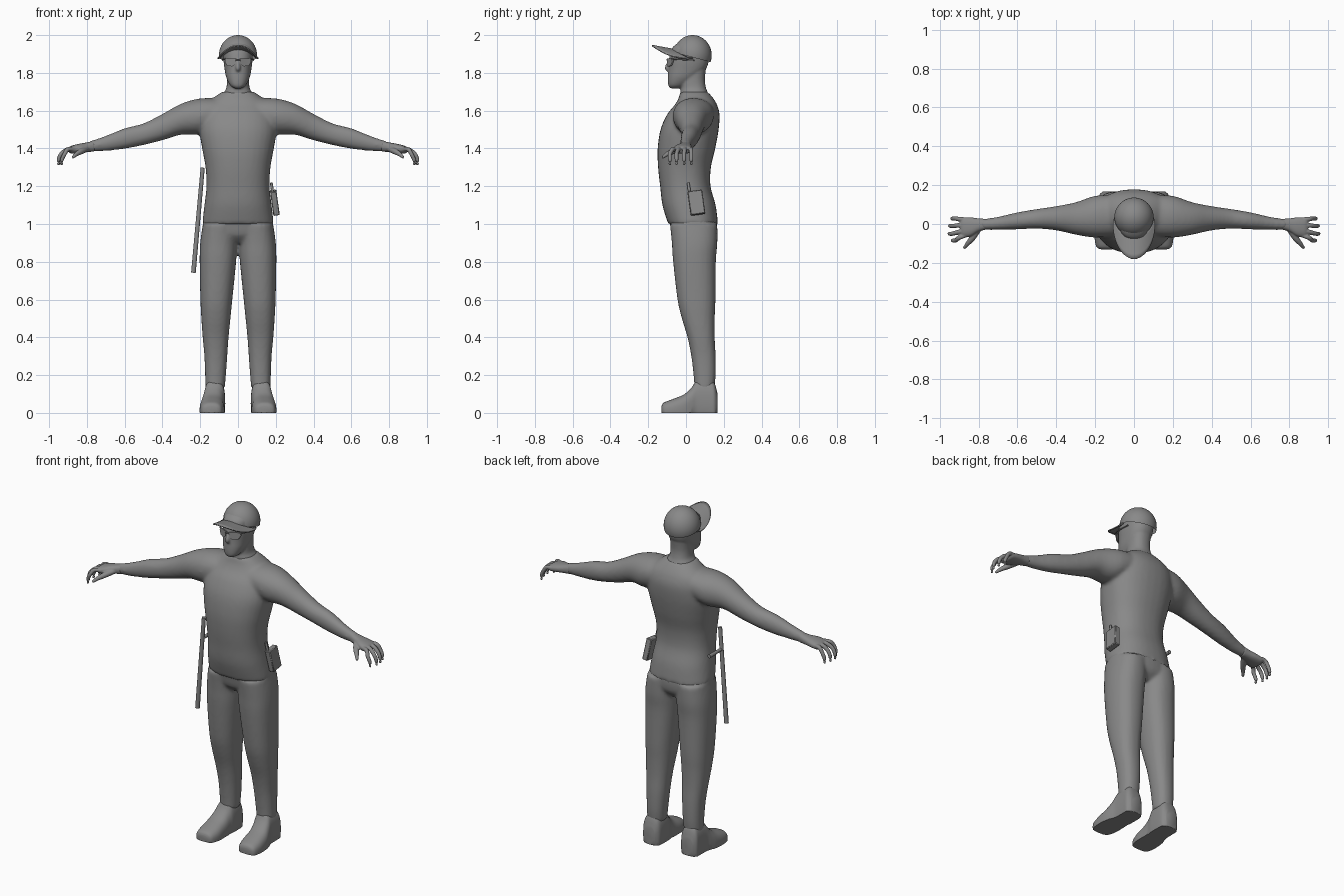
import bpy, bmesh, math
from mathutils import Vector, Matrix

if "Cube" in bpy.data.objects:
    bpy.data.objects.remove(bpy.data.objects["Cube"])

grey = bpy.data.materials.new("plain_grey")
grey.diffuse_color = (0.25, 0.25, 0.25, 1)
grey.use_nodes = True
grey.node_tree.nodes["Principled BSDF"].inputs["Base Color"].default_value = grey.diffuse_color


def spline(rows, steps=4):
    """Catmull-Rom interpolation of rows of numbers."""
    rows = [Vector(r) for r in rows]
    out = []
    for i in range(len(rows) - 1):
        a, b = rows[max(i - 1, 0)], rows[i]
        c, d = rows[i + 1], rows[min(i + 2, len(rows) - 1)]
        for k in range(steps):
            t = k / steps
            out.append(0.5 * (2 * b + (c - a) * t + (2 * a - 5 * b + 4 * c - d) * t * t
                              + (3 * b - a - 3 * c + d) * t ** 3))
    return out + [rows[-1]]


def skin(bm, rings):
    rings = [[bm.verts.new(p) for p in ring] for ring in rings]
    n = len(rings[0])
    for a, b in zip(rings, rings[1:]):
        for i in range(n):
            bm.faces.new((a[i], a[(i + 1) % n], b[(i + 1) % n], b[i]))
    bm.faces.new(rings[0])
    bm.faces.new(rings[-1])


def loft(bm, axis, rows, s=1, p=2.3, n=32):
    """Superellipse sections; row = position, a min, a max, b min, b max."""
    rings = []
    for t, a0, a1, b0, b1 in spline(rows):
        ring = []
        for i in range(n):
            w = 2 * math.pi * i / n
            c, d = math.cos(w), math.sin(w)
            a = (a0 + a1) / 2 + (a1 - a0) / 2 * math.copysign(abs(c) ** (2 / p), c)
            b = (b0 + b1) / 2 + (b1 - b0) / 2 * math.copysign(abs(d) ** (2 / p), d)
            x, y, z = {"x": (t, a, b), "y": (a, t, b), "z": (a, b, t)}[axis]
            ring.append((s * x, y, max(z, 0)))
        rings.append(ring)
    skin(bm, rings)


def tube(bm, pts, s=1, n=12, steps=4):
    """Round tube; each point = x, y, z, radius."""
    pts = spline(pts, steps)
    rings = []
    for i, q in enumerate(pts):
        d = (pts[min(i + 1, len(pts) - 1)] - pts[max(i - 1, 0)]).to_3d()
        rot = d.to_track_quat("Z", "Y")
        ring = []
        for k in range(n):
            w = 2 * math.pi * k / n
            v = q.to_3d() + rot @ Vector((math.cos(w), math.sin(w), 0)) * q[3]
            ring.append((s * v.x, v.y, v.z))
        rings.append(ring)
    skin(bm, rings)


def finish(name, bm, voxel=0, smooth=0):
    bmesh.ops.recalc_face_normals(bm, faces=bm.faces)
    me = bpy.data.meshes.new(name)
    bm.to_mesh(me)
    bm.free()
    ob = bpy.data.objects.new(name, me)
    bpy.context.collection.objects.link(ob)
    me.materials.append(grey)
    bpy.ops.object.select_all(action="DESELECT")
    ob.select_set(True)
    bpy.context.view_layer.objects.active = ob
    bpy.ops.object.shade_smooth_by_angle(angle=math.radians(40))
    if voxel:
        r = ob.modifiers.new("blend", "REMESH")
        r.mode, r.voxel_size, r.use_smooth_shade = "VOXEL", voxel, True
    if smooth:
        m = ob.modifiers.new("soften", "SMOOTH")
        m.factor, m.iterations = 0.5, smooth
    return ob


# shirt: torso with both arms
bm = bmesh.new()
loft(bm, "z", [(1.0, -.19, .19, -.095, .17), (1.1, -.178, .178, -.125, .157),
               (1.2, -.167, .167, -.137, .13), (1.3, -.172, .172, -.148, .132),
               (1.4, -.19, .19, -.15, .155), (1.5, -.205, .205, -.135, .173),
               (1.58, -.195, .195, -.1, .178), (1.63, -.175, .175, -.06, .165),
               (1.665, -.135, .135, -.04, .145), (1.7, -.085, .085, -.03, .115)])
for s in (1, -1):
    loft(bm, "x", [(.1, -.06, .15, 1.52, 1.665), (.2, -.07, .145, 1.475, 1.665),
                   (.3, -.055, .112, 1.473, 1.637), (.4, -.033, .092, 1.443, 1.583),
                   (.5, -.024, .077, 1.418, 1.533), (.6, -.028, .06, 1.398, 1.507),
                   (.7, -.03, .037, 1.387, 1.467), (.79, -.03, .024, 1.383, 1.437)], s, 2.1)
finish("shirt", bm, .01, 8)

# trousers: hips and two legs
bm = bmesh.new()
loft(bm, "z", [(.9, -.1, .1, -.03, .12), (.94, -.17, .17, -.07, .157),
               (1.0, -.186, .186, -.085, .165), (1.06, -.176, .176, -.1, .155)])
for s in (1, -1):
    loft(bm, "z", [(.13, .07, .172, .045, .15), (.2, .064, .174, .04, .157),
                   (.3, .057, .178, .028, .157), (.4, .05, .187, .008, .152),
                   (.5, .04, .194, -.022, .152), (.6, .03, .199, -.045, .156),
                   (.8, .01, .203, -.068, .158), (.9, .004, .2, -.075, .166),
                   (1.0, .0, .186, -.085, .166)], s)
finish("trousers", bm, .01, 4)

# shoes
for side, s in (("left", 1), ("right", -1)):
    bm = bmesh.new()
    loft(bm, "y", [(-.13, .11, .17, 0, .035), (-.118, .088, .193, -.03, .054),
                   (-.07, .073, .203, -.05, .073), (-.01, .072, .2, -.06, .098),
                   (.03, .072, .19, -.07, .135), (.06, .068, .182, -.08, .175),
                   (.12, .068, .18, -.08, .18), (.15, .073, .178, -.06, .16),
                   (.167, .09, .16, 0, .1)], s, 2.6)
    finish(side + "_shoe", bm)

# hands: palm, four curled fingers, thumb
for side, s in (("left", 1), ("right", -1)):
    bm = bmesh.new()
    loft(bm, "x", [(.76, -.028, .026, 1.384, 1.442), (.8, -.04, .029, 1.38, 1.432),
                   (.84, -.063, .034, 1.375, 1.425), (.88, -.068, .034, 1.372, 1.415),
                   (.895, -.055, .025, 1.38, 1.405)], s)
    for y0, y1, tip in ((.023, .028, .945), (-.004, -.01, .957), (-.031, -.05, .96), (-.056, -.085, .942)):
        tube(bm, [(.86, y0, 1.397, .011), (.9, (y0 + y1) / 2, 1.396, .012),
                  (tip - .025, y1, 1.372, .011), (tip - .01, y1, 1.34, .01),
                  (tip - .01, y1, 1.312, .006)], s)
    tube(bm, [(.8, -.025, 1.4, .016), (.83, -.07, 1.385, .016),
              (.855, -.1, 1.37, .012), (.875, -.125, 1.352, .007)], s)
    finish(side + "_hand", bm, .004, 2)

# head, neck and nose
bm = bmesh.new()
loft(bm, "z", [(1.64, -.08, .08, -.02, .13), (1.69, -.077, .077, -.03, .118),
               (1.72, -.062, .062, -.028, .106), (1.77, -.058, .058, -.03, .1),
               (1.85, -.06, .06, -.02, .11)])
loft(bm, "z", [(1.718, -.02, .02, -.082, -.03), (1.735, -.042, .042, -.094, .0),
               (1.775, -.062, .062, -.096, .06), (1.82, -.071, .071, -.093, .105),
               (1.87, -.077, .077, -.09, .122), (1.93, -.077, .077, -.075, .122),
               (1.96, -.05, .05, -.04, .09)])
tube(bm, [(0, -.083, 1.872, .008), (0, -.094, 1.845, .011), (0, -.1, 1.825, .013), (0, -.09, 1.81, .008)])
finish("head", bm, .006, 4)

# cap crown, lower at the back
bm = bmesh.new()
bmesh.ops.create_uvsphere(bm, u_segments=40, v_segments=24, radius=1)
bmesh.ops.bisect_plane(bm, geom=bm.verts[:] + bm.edges[:] + bm.faces[:], plane_co=(0, 0, -.1),
                       plane_no=(0, .25, 1), clear_inner=True)
bmesh.ops.transform(bm, matrix=Matrix.Translation((0, .035, 1.893)) @ Matrix.Diagonal((.101, .101, .107, 1)),
                    verts=bm.verts)
finish("cap_crown", bm)

# cap brim, arched and sweeping forward
bm = bmesh.new()
grid = []
for i in range(25):
    t = math.radians(-90 + 7.5 * i)
    c, q = math.cos(t), math.sin(t)
    row = []
    for k in range(6):
        v = k / 5
        y = (.035 - .09 * c) * (1 - v) + (.01 - .19 * c) * v
        z = (1.922 - .045 * q * q) * (1 - v) + (1.945 - .07 * q * q) * v
        row.append(bm.verts.new(((.1 + .008 * v) * q, y, z)))
    grid.append(row)
for a, b in zip(grid, grid[1:]):
    for k in range(5):
        bm.faces.new((a[k], a[k + 1], b[k + 1], b[k]))
brim = finish("cap_brim", bm)
m = brim.modifiers.new("thickness", "SOLIDIFY")
m.thickness, m.offset = .007, 0

# glasses: two angled lenses, bridge and temples
bm = bmesh.new()
for s in (1, -1):
    outline = [(.008, 1.875), (.068, 1.878), (.07, 1.86), (.058, 1.838), (.03, 1.834), (.014, 1.846)]
    skin(bm, [[(s * x, -.102 + 6 * x * x + dy, z) for x, z in outline] for dy in (0, .007)])
    tube(bm, [(.066, -.076, 1.874, .004), (.08, -.04, 1.872, .004), (.081, .045, 1.868, .004)], s, 8)
tube(bm, [(-.012, -.1, 1.87, .004), (.012, -.1, 1.87, .004)], 1, 8, 1)
finish("glasses", bm)

# side-handle baton
bm = bmesh.new()
tube(bm, [(-.187, -.055, 1.298, .011), (-.236, -.045, .742, .0125)], 1, 16, 1)
tube(bm, [(-.198, -.05, 1.17, .009), (-.198, .065, 1.17, .011)], 1, 12, 1)
finish("baton", bm)

# hip radio with aerial, leaning outward and back
bm = bmesh.new()
bmesh.ops.create_cube(bm, size=1, matrix=Matrix.Diagonal((.034, .078, .128, 1)))
bmesh.ops.bevel(bm, geom=bm.edges[:], offset=.004, segments=1, affect="EDGES")
tube(bm, [(-.004, -.028, .06, .008), (-.004, -.028, .112, .007)], 1, 10, 1)
lean = Matrix.Rotation(math.radians(-8), 4, "Y") @ Matrix.Rotation(math.radians(8), 4, "X")
bmesh.ops.transform(bm, matrix=Matrix.Translation((.195, .055, 1.113)) @ lean, verts=bm.verts)
finish("hip_radio", bm)
